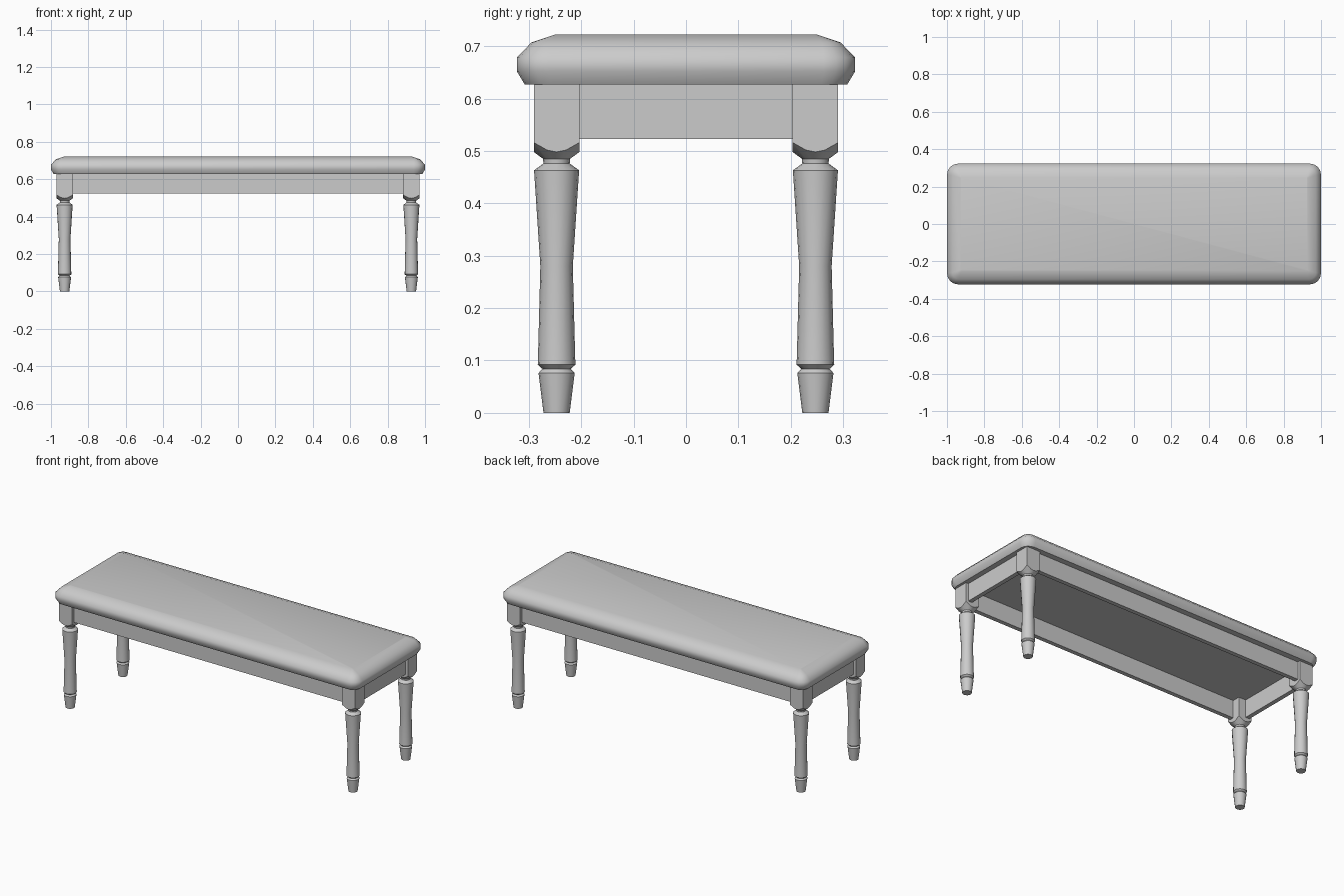
import bpy, bmesh, math

cube = bpy.data.objects.get("Cube")
if cube:
    bpy.data.objects.remove(cube, do_unlink=True)

grey = bpy.data.materials.new("plain grey")
grey.use_nodes = True
COLOUR = (0.6, 0.6, 0.6, 1)
grey.diffuse_color = COLOUR
grey.node_tree.nodes["Principled BSDF"].inputs["Base Color"].default_value = COLOUR


def finish(bm, name, angle):
    """Turn a bmesh into a named object with smooth shading below the angle."""
    bmesh.ops.recalc_face_normals(bm, faces=bm.faces)
    mesh = bpy.data.meshes.new(name)
    bm.to_mesh(mesh)
    bm.free()
    mesh.materials.append(grey)
    obj = bpy.data.objects.new(name, mesh)
    bpy.context.collection.objects.link(obj)
    bpy.ops.object.select_all(action='DESELECT')
    obj.select_set(True)
    bpy.context.view_layer.objects.active = obj
    bpy.ops.object.shade_smooth_by_angle(angle=math.radians(angle))


def loft(rings, name, angle):
    """Skin a stack of equal-length point rings and cap both ends."""
    bm = bmesh.new()
    loops = [[bm.verts.new(p) for p in ring] for ring in rings]
    for low, high in zip(loops, loops[1:]):
        for i in range(len(low)):
            j = (i + 1) % len(low)
            bm.faces.new((low[i], low[j], high[j], high[i]))
    bm.faces.new(loops[0][::-1])
    bm.faces.new(loops[-1])
    finish(bm, name, angle)


def box(name, centre, size):
    bm = bmesh.new()
    bmesh.ops.create_cube(bm, size=1)
    bmesh.ops.scale(bm, vec=size, verts=bm.verts)
    bmesh.ops.translate(bm, vec=centre, verts=bm.verts)
    finish(bm, name, 30)


def rounded_rect(hx, hy, radius, z, steps=4):
    ring = []
    for k, (sx, sy) in enumerate([(1, 1), (-1, 1), (-1, -1), (1, -1)]):
        for s in range(steps + 1):
            a = math.pi / 2 * (k + s / steps)
            ring.append((sx * (hx - radius) + radius * math.cos(a),
                         sy * (hy - radius) + radius * math.sin(a), z))
    return ring


# Padded seat: inset from the outer edge, height, corner radius
SEAT = [(0.015, 0.627, 0.05), (0, 0.652, 0.06), (0, 0.678, 0.06),
        (0.028, 0.707, 0.035), (0.073, 0.722, 0.005)]
loft([rounded_rect(1 - i, 0.323 - i, r, z) for i, z, r in SEAT], "seat", 50)

# Turned legs: radius and height up to the square block
LEG_X, LEG_Y, HALF, SIDES = 0.927, 0.247, 0.0435, 16
TURNING = [(0.025, 0), (0.0345, 0.076), (0.027, 0.084), (0.036, 0.092),
           (0.0355, 0.105), (0.031, 0.28), (0.043, 0.463),
           (0.025, 0.476), (0.026, 0.485)]


def leg(cx, cy, name):
    angles = [2 * math.pi * i / SIDES for i in range(SIDES)]
    rings = [[(cx + r * math.cos(a), cy + r * math.sin(a), z) for a in angles]
             for r, z in TURNING]
    # square block whose lower edge is scooped by the turning
    square = [HALF / max(abs(math.cos(a)), abs(math.sin(a))) for a in angles]
    for top in (False, True):
        rings.append([(cx + r * math.cos(a), cy + r * math.sin(a),
                       0.627 if top else 0.498 + r - HALF)
                      for r, a in zip(square, angles)])
    loft(rings, name, 40)


for sx, side in ((1, "left"), (-1, "right")):
    for sy, end in ((-1, "front"), (1, "back")):
        leg(sx * LEG_X, sy * LEG_Y, f"{end}_{side}_leg")

# Apron boards between the leg blocks
APRON_Z, APRON_H, THICK, OUT = 0.575, 0.104, 0.025, 0.015
for s, end, side in ((-1, "front", "right"), (1, "back", "left")):
    box(f"{end}_apron", (0, s * (LEG_Y + OUT), APRON_Z),
        (2 * (LEG_X - HALF) + 0.01, THICK, APRON_H))
    box(f"{side}_apron", (s * (LEG_X + OUT), 0, APRON_Z),
        (THICK, 2 * (LEG_Y - HALF) + 0.01, APRON_H))
